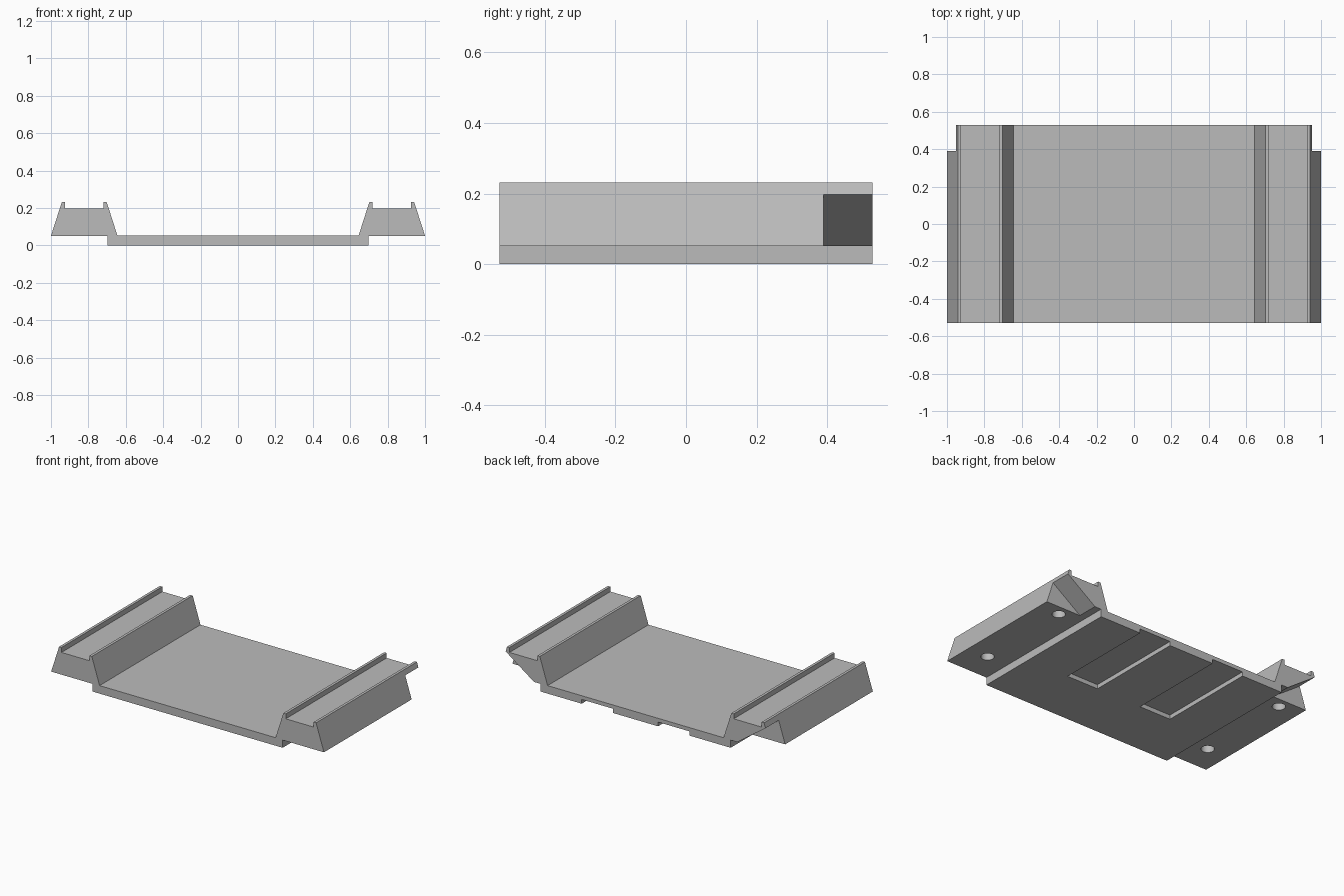
import bpy
import bmesh
from math import radians
from mathutils import Matrix, Vector

cube = bpy.data.objects.get("Cube")
if cube:
    bpy.data.objects.remove(cube, do_unlink=True)

HALF_DEPTH = 0.528
FLOOR = 0.052      # deck top and rail underside
SHELF = 0.198      # top of the raised rails, below their lips

grey = bpy.data.materials.new("plain_grey")
grey.use_nodes = True
grey.diffuse_color = (0.5, 0.5, 0.5, 1)
grey.node_tree.nodes["Principled BSDF"].inputs["Base Color"].default_value = (0.5, 0.5, 0.5, 1)


def add_prism(bm, outline, y0, y1):
    """Extrude an x-z outline from y0 to y1."""
    verts = [bm.verts.new((x, y0, z)) for x, z in outline]
    face = bm.faces.new(verts)
    swept = bmesh.ops.extrude_face_region(bm, geom=[face])["geom"]
    moved = [v for v in swept if isinstance(v, bmesh.types.BMVert)]
    bmesh.ops.translate(bm, verts=moved, vec=Vector((0, y1 - y0, 0)))


def make_object(name, bm):
    bmesh.ops.recalc_face_normals(bm, faces=bm.faces)
    mesh = bpy.data.meshes.new(name)
    bm.to_mesh(mesh)
    bm.free()
    mesh.materials.append(grey)
    obj = bpy.data.objects.new(name, mesh)
    bpy.context.collection.objects.link(obj)
    return obj


# Tray body: half cross-section, mirrored and extruded front to back
half = [(0.697, 0), (0.697, FLOOR - 0.001), (1, FLOOR - 0.001), (0.942, 0.231),
        (0.924, 0.231), (0.924, SHELF), (0.72, SHELF), (0.72, 0.231),
        (0.702, 0.231), (0.645, FLOOR + 0.001)]
outline = half + [(-x, z) for x, z in reversed(half)]
bm = bmesh.new()
add_prism(bm, outline, -HALF_DEPTH, HALF_DEPTH)
tray = make_object("tray_body", bm)

# Cutters: undercut back corners, open slots and blind screw holes
bm = bmesh.new()
undercut = [(0.745, 0), (0.745, 0.051), (0.953, SHELF), (1.161, 0.345), (1.161, 0)]
slot = [(0.165, -0.1), (0.395, -0.1), (0.395, 0.028), (0.165, 0.028)]
for side in (-1, 1):
    add_prism(bm, [(side * x, z) for x, z in undercut], 0.39, 0.7)
    add_prism(bm, [(side * x, z) for x, z in slot], -0.14, 0.7)
    for y in (-0.335, 0.32):
        bmesh.ops.create_cone(bm, cap_ends=True, segments=32, radius1=0.04, radius2=0.04,
                              depth=0.2, matrix=Matrix.Translation((side * 0.85, y, 0.05)))
cutter = make_object("underside_cutter", bm)
cutter.hide_render = True

# Cut the body and drop the helper
cut = tray.modifiers.new("underside_cuts", "BOOLEAN")
cut.operation = "DIFFERENCE"
cut.solver = "EXACT"
cut.object = cutter
bpy.ops.object.select_all(action="DESELECT")
tray.select_set(True)
bpy.context.view_layer.objects.active = tray
bpy.ops.object.modifier_apply(modifier=cut.name)
bpy.data.objects.remove(cutter, do_unlink=True)
bpy.ops.object.shade_smooth_by_angle(angle=radians(30))
